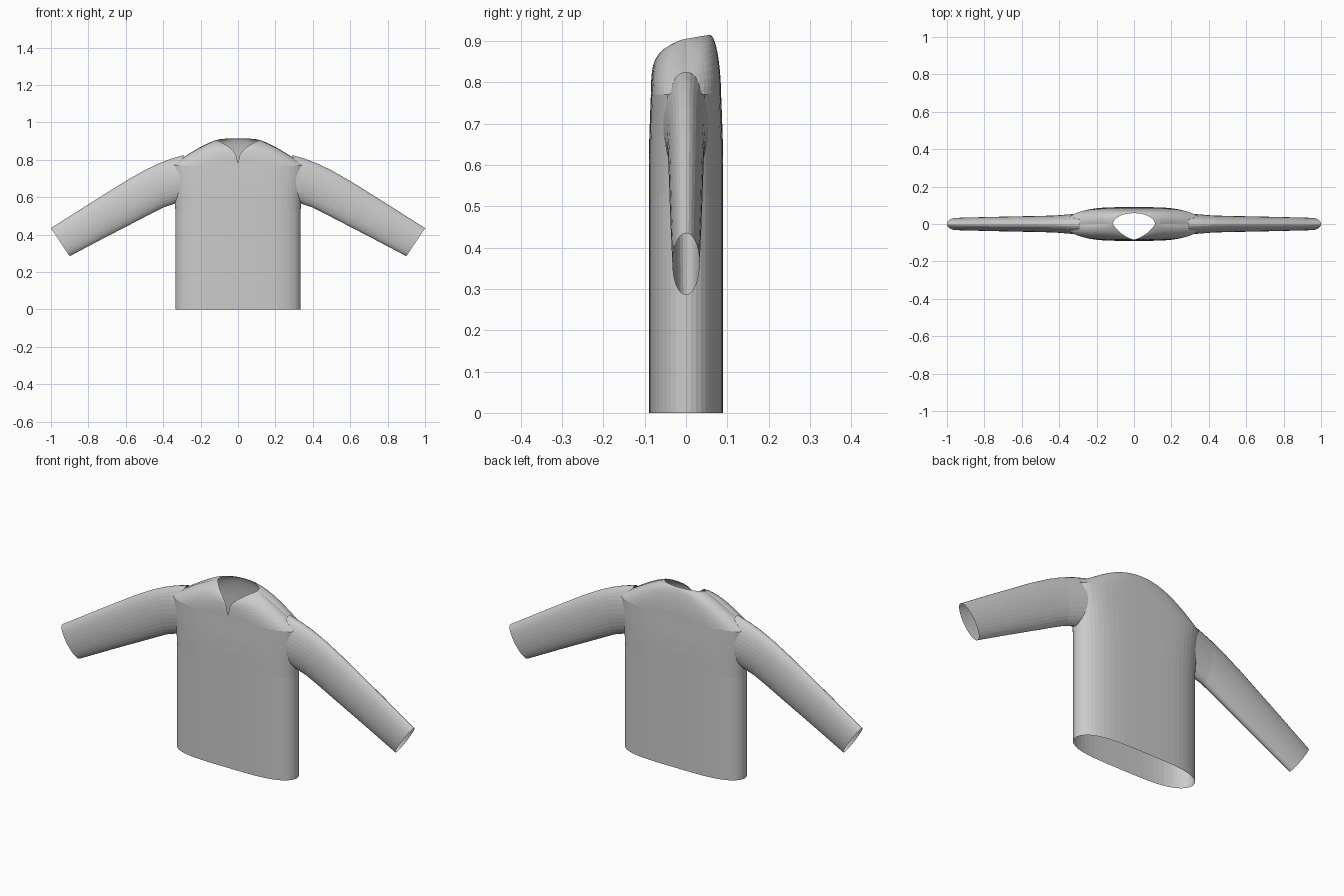
import bpy
import bmesh
import math

if "Cube" in bpy.data.objects:
    bpy.data.objects.remove(bpy.data.objects["Cube"], do_unlink=True)

# Cloth colour
cloth = bpy.data.materials.new("grey_cloth")
cloth.use_nodes = True
GREY = (0.6, 0.6, 0.6, 1)
cloth.diffuse_color = GREY
cloth.node_tree.nodes["Principled BSDF"].inputs["Base Color"].default_value = GREY


def lerp(a, b, s):
    return a + (b - a) * s


def loft(name, rings, drop=None):
    """Skin a list of closed rings into an open shell, leaving out faces where drop is true."""
    bm = bmesh.new()
    loops = [[bm.verts.new(p) for p in ring] for ring in rings]
    for low, high in zip(loops, loops[1:]):
        n = len(low)
        for i in range(n):
            j = (i + 1) % n
            bm.faces.new((low[i], low[j], high[j], high[i]))
    bmesh.ops.recalc_face_normals(bm, faces=bm.faces)
    if drop:
        gone = [f for f in bm.faces if drop(f.calc_center_median())]
        bmesh.ops.delete(bm, geom=gone, context='FACES')
    mesh = bpy.data.meshes.new(name)
    bm.to_mesh(mesh)
    bm.free()
    mesh.materials.append(cloth)
    obj = bpy.data.objects.new(name, mesh)
    bpy.context.collection.objects.link(obj)
    return obj


def angles(n):
    return [2 * math.pi * i / n for i in range(n)]


def body_point(t, z, w, d):
    """Blunt-ended oval section of the body."""
    c = math.cos(t)
    y = d * math.sqrt(max(0, 1 - c ** 4))
    return (w * c, math.copysign(y, math.sin(t)), z)


def neck_point(t):
    """Neckline: round at the back, dipping to a V at the front."""
    c, s = math.cos(t), math.sin(t)
    a = min(1, abs(c))
    if s >= 0:
        return (0.112 * c, 0.058 * s, 0.905 + 0.01 * s)
    return (0.112 * c, -0.083 * (1 - a ** 1.5) ** 0.8, 0.78 + 0.125 * a ** 0.4)


# Body: hem to chest, then a yoke that closes in on the neckline
TURN = angles(64)
sections = [(0, 0.335, 0.09), (0.53, 0.335, 0.09), (0.6, 0.34, 0.09),
            (0.66, 0.347, 0.089), (0.72, 0.355, 0.087), (0.77, 0.363, 0.085)]
rings = [[body_point(t, *sec) for t in TURN] for sec in sections]
STEPS = 10
for k in range(1, STEPS + 1):
    s = k / STEPS
    ring = []
    for t in TURN:
        a, b = body_point(t, *sections[-1]), neck_point(t)
        rise = 1 - (1 - s) ** (1.15 + 0.6 * abs(math.sin(t)))
        ring.append((lerp(a[0], b[0], s),
                     lerp(a[1], b[1], s ** 1.6),
                     lerp(a[2], b[2], rise)))
    rings.append(ring)
loft("body", rings, lambda c: abs(c.x) > 0.328 and 0.6 < c.z < 0.77)

# Sleeves: top x, top z, bottom x, bottom z, half depth
stations = [(0.29, 0.825, 0.31, 0.575, 0.056), (0.36, 0.805, 0.35, 0.562, 0.051),
            (0.43, 0.778, 0.4, 0.545, 0.046), (0.5, 0.744, 0.45, 0.52, 0.044),
            (0.6, 0.687, 0.53, 0.478, 0.042), (0.8, 0.562, 0.72, 0.38, 0.038),
            (1, 0.435, 0.9, 0.285, 0.033)]
for name, side in (("left_sleeve", 1), ("right_sleeve", -1)):
    rings = []
    for tx, tz, bx, bz, d in stations:
        rings.append([(side * lerp(bx, tx, 0.5 + 0.5 * math.cos(t)),
                       d * math.sin(t),
                       lerp(bz, tz, 0.5 + 0.5 * math.cos(t))) for t in angles(32)])
    loft(name, rings)
